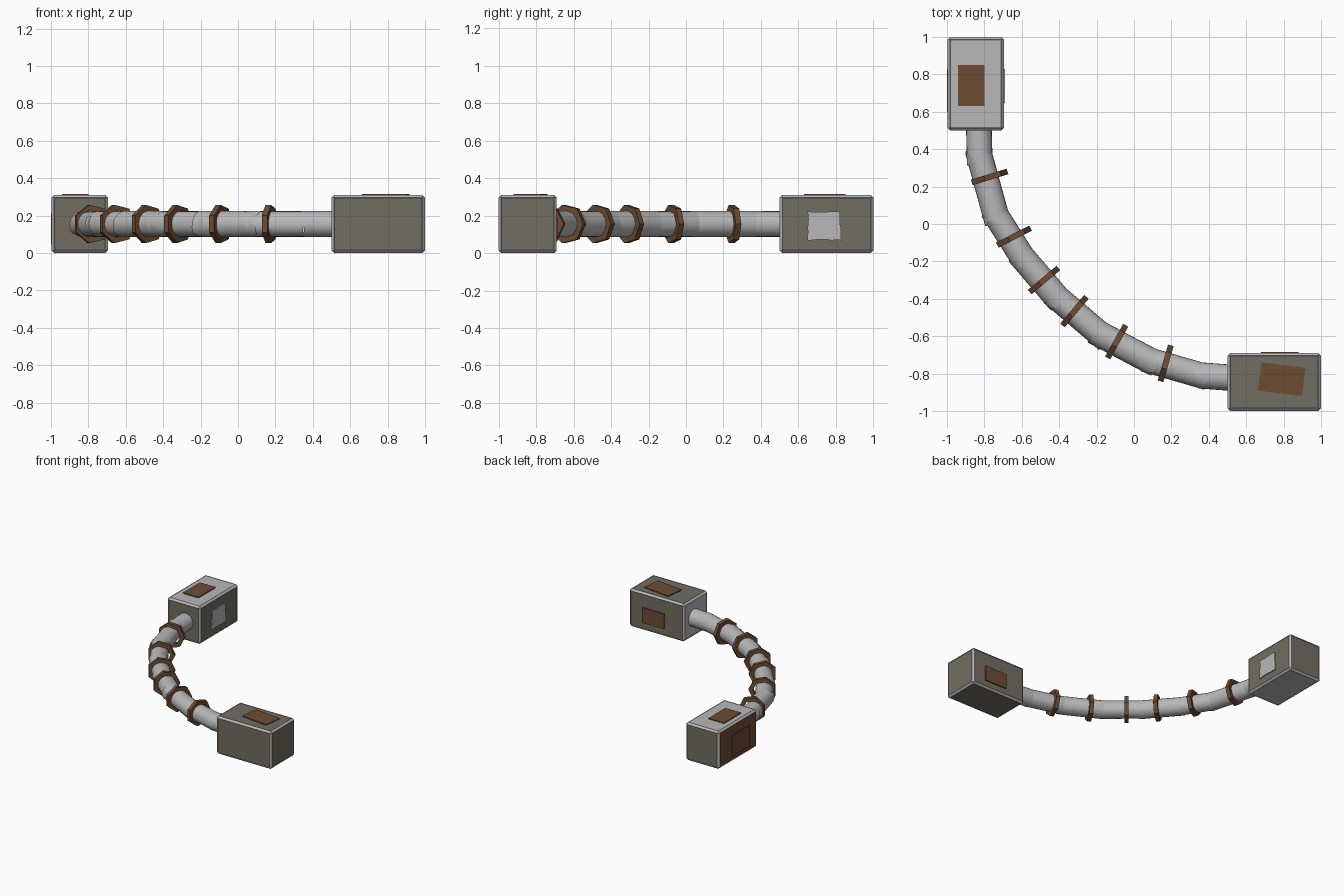
import bpy, bmesh, math, random
from mathutils import Vector, Matrix

if "Cube" in bpy.data.objects:
    bpy.data.objects.remove(bpy.data.objects["Cube"])

random.seed(4)
H = 0.31          # height of the end boxes
MID = 0.155       # height of the pipe axis


def material(name, rgb):
    m = bpy.data.materials.new(name)
    m.diffuse_color = (*rgb, 1)
    m.use_nodes = True
    m.node_tree.nodes["Principled BSDF"].inputs["Base Color"].default_value = m.diffuse_color
    return m


LIGHT = material("pale metal", (0.48, 0.48, 0.48))
OLIVE = material("olive grey metal", (0.165, 0.155, 0.122))
RUST = material("rust brown", (0.155, 0.072, 0.034))
PAINTS = [LIGHT, OLIVE, RUST]


def finish(bm, name, mats):
    bmesh.ops.recalc_face_normals(bm, faces=bm.faces[:])
    me = bpy.data.meshes.new(name)
    bm.to_mesh(me)
    bm.free()
    for m in mats:
        me.materials.append(m)
    ob = bpy.data.objects.new(name, me)
    bpy.context.collection.objects.link(ob)
    return ob


# End box: chamfered pale frame with six slightly sunken panels
def end_box(name, centre, size, paint):
    bm = bmesh.new()
    bmesh.ops.create_cube(bm, size=1, matrix=Matrix.Translation(centre) @ Matrix.Diagonal((*size, 1)))
    bmesh.ops.bevel(bm, geom=bm.edges[:], offset=0.014, segments=1, affect='EDGES')
    bmesh.ops.recalc_face_normals(bm, faces=bm.faces[:])
    panels = [f for f in bm.faces if max(abs(c) for c in f.normal) > 0.99]
    for f in panels:
        bmesh.ops.inset_region(bm, faces=[f], thickness=0.003, depth=-0.003)
        key = tuple(round(c) for c in f.normal)
        f.material_index = paint.get(key, 1)
    return finish(bm, name, PAINTS)


# Patch plate in the plane of u and v, with straight or ragged edges
def plate(name, mat, centre, u, v, w, h, thick=0.009, turn=0.0, ragged=0.0):
    u, v = Vector(u), Vector(v)
    n = u.cross(v)
    corners = [(-w/2, -h/2), (w/2, -h/2), (w/2, h/2), (-w/2, h/2)]
    steps = 7 if ragged else 1
    bm = bmesh.new()
    verts = []
    for i in range(4):
        a, b = Vector(corners[i]), Vector(corners[(i + 1) % 4])
        for k in range(steps):
            p = a.lerp(b, k / steps) * (1 - random.uniform(0, ragged))
            p.rotate(Matrix.Rotation(turn, 2))
            verts.append(bm.verts.new(Vector(centre) + u * p.x + v * p.y - n * thick / 2))
    face = bm.faces.new(verts)
    top = bmesh.ops.extrude_face_region(bm, geom=[face])["geom"]
    bmesh.ops.translate(bm, vec=n * thick, verts=[e for e in top if isinstance(e, bmesh.types.BMVert)])
    return finish(bm, name, [mat])


X, Y, Z = Vector((1, 0, 0)), Vector((0, 1, 0)), Vector((0, 0, 1))

end_box("back_box", (-0.846, 0.75, H/2), (0.302, 0.5, H),
        {(0, 0, 1): 0, (0, 0, -1): 0, (-1, 0, 0): 2})
end_box("front_box", (0.75, -0.845, H/2), (0.5, 0.31, H), {(-1, 0, 0): 0})

plate("back_box_top_patch", RUST, (-0.87, 0.74, H), X, Y, 0.142, 0.22)
plate("back_box_inner_patch", LIGHT, (-0.694, 0.738, 0.145), Y, Z, 0.182, 0.158, ragged=0.09)
plate("back_box_outer_patch", RUST, (-0.9955, 0.715, 0.13), -Y, Z, 0.23, 0.17)
plate("front_box_top_patch", RUST, (0.79, -0.83, H), X, Y, 0.237, 0.152, turn=-0.125)
plate("front_box_rear_patch", RUST, (0.78, -0.689, 0.125), -X, Z, 0.2, 0.125)

# Pipe: straight lengths joined end over end, with broken rims
joints = [(-0.83, 0.53), (-0.825, 0.36), (-0.74, 0.05), (-0.595, -0.18), (-0.415, -0.39),
          (-0.18, -0.59), (0.085, -0.73), (0.36, -0.81), (0.53, -0.823)]
SIDES = 24


def pipe_length(name, a, b, radius, lap_a, lap_b):
    a, b = Vector((*a, MID)), Vector((*b, MID))
    d = (b - a).normalized()
    side = d.cross(Z)
    bm = bmesh.new()
    loops = []
    for base, sign, lap in ((a, -1, lap_a), (b, 1, lap_b)):
        loop, out = [], 0
        for i in range(SIDES):
            if i % 3 == 0:
                out = random.uniform(0.0, lap)
            t = 2 * math.pi * i / SIDES
            p = base + d * sign * (out + random.uniform(0, lap * 0.15))
            loop.append(bm.verts.new(p + (side * math.cos(t) + Z * math.sin(t)) * radius))
        loops.append(loop)
    for i in range(SIDES):
        j = (i + 1) % SIDES
        f = bm.faces.new((loops[0][i], loops[0][j], loops[1][j], loops[1][i]))
        f.smooth = True
    finish(bm, name, [LIGHT])


last = len(joints) - 2
for i in range(last + 1):
    pipe_length(f"pipe_length_{i + 1}", joints[i], joints[i + 1], 0.0685 + 0.0015 * (i % 2),
                0.045 if i else 0.0, 0.045 if i < last else 0.0)

# Seven-sided clamp rings, a corner pointing to the inside of the bend
rings = [(-0.777, 0.25, 17), (-0.647, -0.07, 27), (-0.485, -0.303, 40),
         (-0.322, -0.47, 50), (-0.095, -0.633, 61), (0.168, -0.75, 74)]
R_OUT, R_IN, HALF = 0.105, 0.071, 0.0155
for k, (x, y, deg) in enumerate(rings):
    a = math.radians(deg)
    inward = Vector((math.cos(a), math.sin(a), 0))
    along = Vector((-math.sin(a), math.cos(a), 0))
    bm = bmesh.new()
    rows = []
    for i in range(7):
        t = 2 * math.pi * i / 7
        out = inward * math.cos(t) + Z * math.sin(t)
        rows.append([bm.verts.new(Vector((x, y, MID)) + out * r + along * s)
                     for r, s in ((R_OUT, HALF), (R_OUT, -HALF), (R_IN, -HALF), (R_IN, HALF))])
    for i in range(7):
        p, q = rows[i], rows[(i + 1) % 7]
        for m in range(4):
            n = (m + 1) % 4
            bm.faces.new((p[m], p[n], q[n], q[m]))
    finish(bm, f"clamp_ring_{k + 1}", [RUST])
